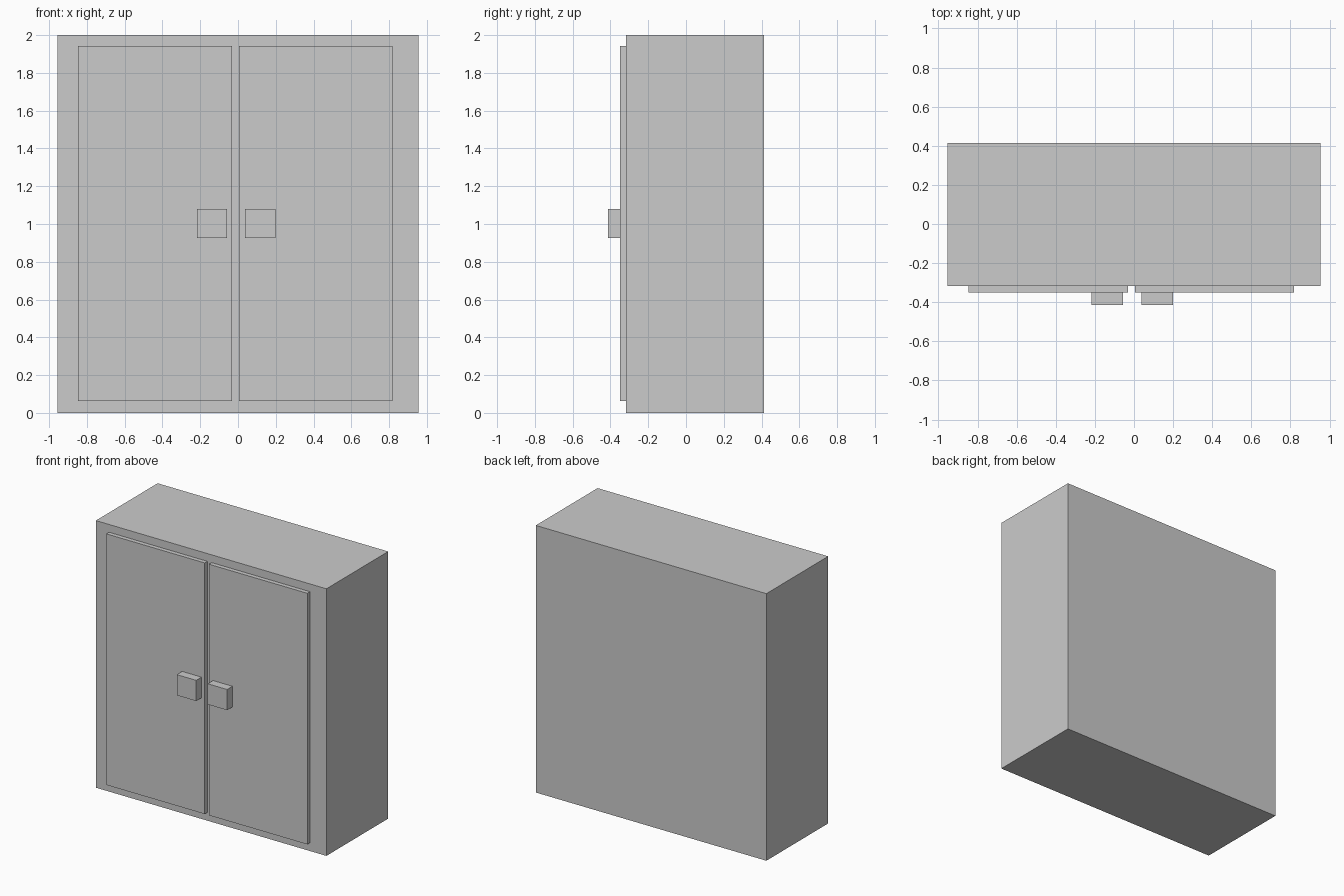
import bpy

if "Cube" in bpy.data.objects:
    bpy.data.objects.remove(bpy.data.objects["Cube"])


def box(name, x, y, z):
    """Add a box spanning the given (min, max) ranges."""
    spans = (x, y, z)
    bpy.ops.mesh.primitive_cube_add(size=1, location=[(a + b) / 2 for a, b in spans])
    obj = bpy.context.object
    obj.name = name
    obj.scale = [b - a for a, b in spans]
    bpy.ops.object.transform_apply(location=False, rotation=False, scale=True)
    return obj


BODY_FRONT, DOOR_FRONT, HANDLE_FRONT = -0.318, -0.35, -0.413

# Cabinet body
box("cabinet_body", (-0.955, 0.955), (BODY_FRONT, 0.413), (0, 2))

# Two doors, each with a block handle near the middle gap
for side, door_x, handle_x in (
    ("left", (-0.846, -0.031), (-0.218, -0.057)),
    ("right", (0.004, 0.819), (0.038, 0.199)),
):
    box(side + "_door", door_x, (DOOR_FRONT, BODY_FRONT), (0.062, 1.942))
    box(side + "_handle", handle_x, (HANDLE_FRONT, DOOR_FRONT), (0.925, 1.08))
